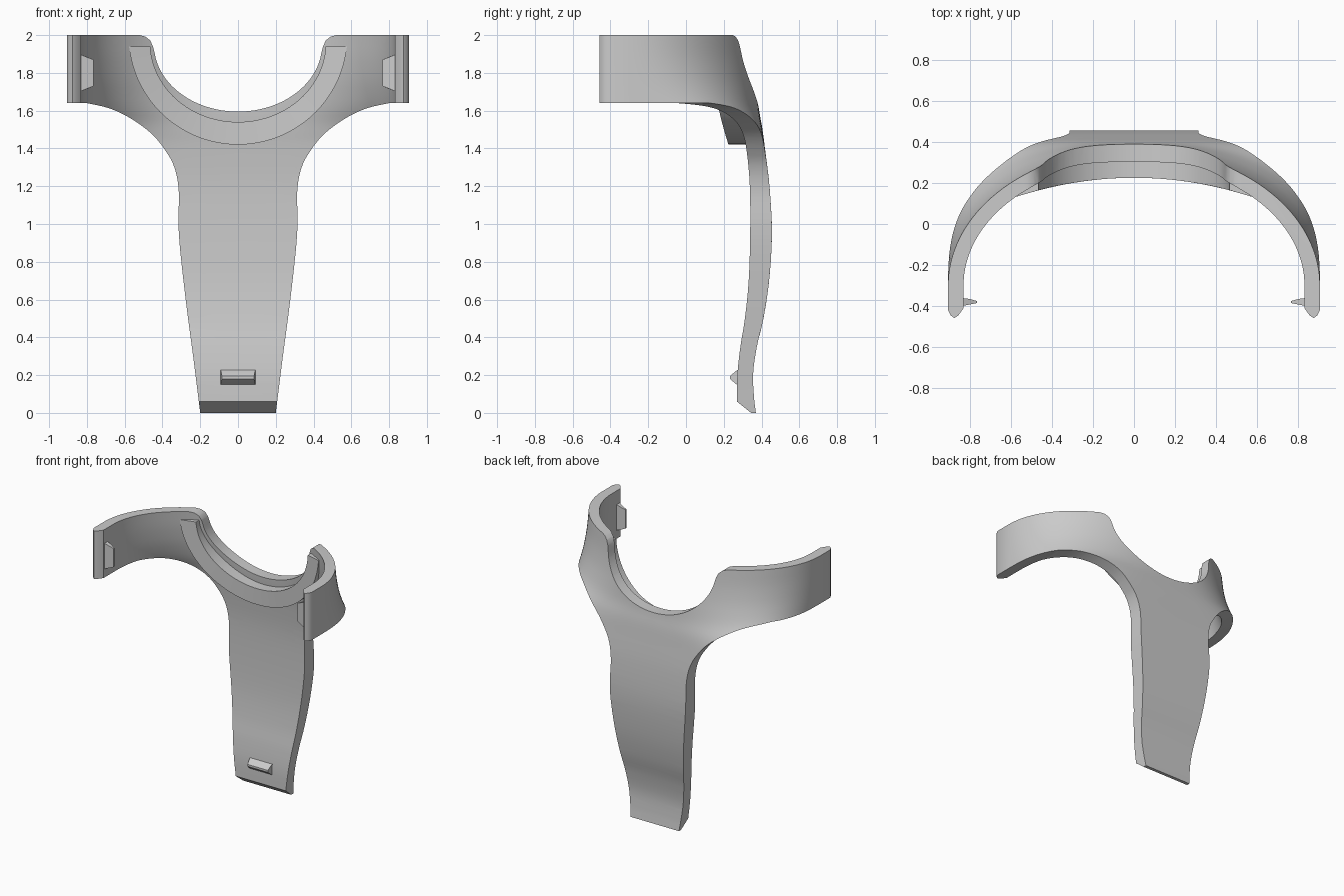
import bpy, bmesh
from math import sin, cos, pi

if "Cube" in bpy.data.objects:
    bpy.data.objects.remove(bpy.data.objects["Cube"])


def smooth_path(pts, steps):
    """Catmull-Rom resampling of tuples of any length."""
    out = []
    for i in range(len(pts) - 1):
        p0, p1, p2 = pts[max(i - 1, 0)], pts[i], pts[i + 1]
        p3 = pts[min(i + 2, len(pts) - 1)]
        for s in range(steps):
            t = s / steps
            out.append(tuple(0.5 * (2 * b + (c - a) * t + (2 * a - 5 * b + 4 * c - d) * t * t
                                    + (3 * b - a - 3 * c + d) * t ** 3)
                             for a, b, c, d in zip(p0, p1, p2, p3)))
    return out + [pts[-1]]


def loft(name, rings):
    """Closed solid through equal-length rings, capped at both ends."""
    bm = bmesh.new()
    rows = [[bm.verts.new(p) for p in r] for r in rings]
    n = len(rows[0])
    for a, b in zip(rows, rows[1:]):
        for i in range(n):
            j = (i + 1) % n
            bm.faces.new((a[i], a[j], b[j], b[i]))
    bm.faces.new(rows[0][::-1])
    bm.faces.new(rows[-1])
    bmesh.ops.recalc_face_normals(bm, faces=bm.faces)
    mesh = bpy.data.meshes.new(name)
    bm.to_mesh(mesh)
    bm.free()
    ob = bpy.data.objects.new(name, mesh)
    bpy.context.collection.objects.link(ob)
    return ob


def finish(ob, angle=0.6):
    bpy.ops.object.select_all(action='DESELECT')
    ob.select_set(True)
    bpy.context.view_layer.objects.active = ob
    bpy.ops.object.shade_smooth_by_angle(angle=angle)


# Curved shell: U-shaped sections stacked in z
def section(z, y_out, y_in, n, seg=72):
    def arc(a, top):
        pts = []
        for i in range(seg + 1):
            t = pi * i / seg
            c, s = cos(t), max(sin(t), 0.0)
            if i == seg:
                s = 0.0
            x = a * abs(c) ** (2 / n) * (1 if c >= 0 else -1)
            pts.append((x, -0.3 + (top + 0.3) * s ** (2 / n), z))
        return pts
    tip = [(0.83, -0.41), (0.855, -0.445), (0.875, -0.458), (0.892, -0.445), (0.905, -0.42)]
    right = [(x, y, z) for x, y in tip]
    left = [(-x, y, z) for x, y in reversed(tip)]
    return right + arc(0.905, y_out) + left + arc(0.83, y_in)[::-1]


# z, outer y, inner y, squareness
rows = [(0.06, .362, .27, 8), (.2, .355, .272, 8), (.35, .375, .288, 8), (.5, .41, .312, 8),
        (.7, .44, .332, 8), (.95, .455, .34, 8), (1.2, .442, .338, 7), (1.4, .418, .322, 5.2),
        (1.5, .405, .31, 4), (1.6, .388, .302, 2.95), (1.72, .38, .30, 2.4),
        (1.86, .373, .30, 2.12), (2.0, .368, .30, 2)]
body = loft("bracket_body",
            [section(*r) for r in [(0, .37, .345, 8)] + smooth_path(rows, 4)])

# Front outline: tapered leg, arms and rounded neck opening
side = [(.2, -.05)] + smooth_path(
    [(.2, 0), (.235, .28), (.272, .56), (.304, .84), (.315, 1.0), (.314, 1.18), (.337, 1.3),
     (.385, 1.39), (.46, 1.48), (.57, 1.56), (.68, 1.612), (.8, 1.64)], 5)
side += [(1.0, 1.642), (1.0, 2.05), (.54, 2.05), (.52, 2.0), (.49, 1.992), (.465, 1.972), (.45, 1.94)]
side += [(.445 * cos(t), 1.95 - .355 * sin(t)) for t in [pi / 2 * i / 24 for i in range(2, 25)]]
outline = side + [(-x, z) for x, z in side[-2::-1]]
cutter = loft("outline_cutter", [[(x, y, z) for x, z in outline] for y in (-1, 1)])
cutter.hide_render = True

mod = body.modifiers.new("outline", 'BOOLEAN')
mod.operation = 'INTERSECT'
mod.solver = 'EXACT'
mod.object = cutter
bpy.context.view_layer.objects.active = body
bpy.ops.object.modifier_apply(modifier=mod.name)
bpy.data.objects.remove(cutter)
finish(body)

# Raised lip round the neck opening
rings = []
for i in range(49):
    f = i / 48
    to = -pi + 0.104 + f * (pi - 0.208)
    ti = -pi + 0.05 + f * (pi - 0.10)
    o = (.58 * cos(to), 2.0 + .58 * sin(to))
    n = (.465 * cos(ti), 1.96 + .42 * sin(ti))
    front = lambda x: .225 - .28 * x * x
    back = lambda x: .32 - 1.3 * x ** 4
    rings.append([(o[0], front(o[0]), o[1]), (n[0], front(n[0]), n[1]),
                  (n[0], back(n[0]), n[1]), (o[0], back(o[0]), o[1])])
finish(loft("neck_lip", rings))

# Snap clips inside the arm ends
for s, name in ((1, "right_clip"), (-1, "left_clip")):
    prof = [(.84, -.40, .10), (.765, -.385, .07), (.765, -.375, .07), (.80, -.365, .085), (.84, -.36, .10)]
    finish(loft(name, [[(s * x, y, 1.80 + e * h) for x, y, h in prof] for e in (-1, 1)]), 0.4)

# Snap hook near the foot of the leg
prof = [(.285, .14, .095), (.262, .155, .09), (.233, .18, .085), (.233, .195, .085), (.262, .22, .09), (.285, .235, .095)]
finish(loft("leg_hook", [[(e * w, y, z) for y, z, w in prof] for e in (-1, 1)]), 0.4)
